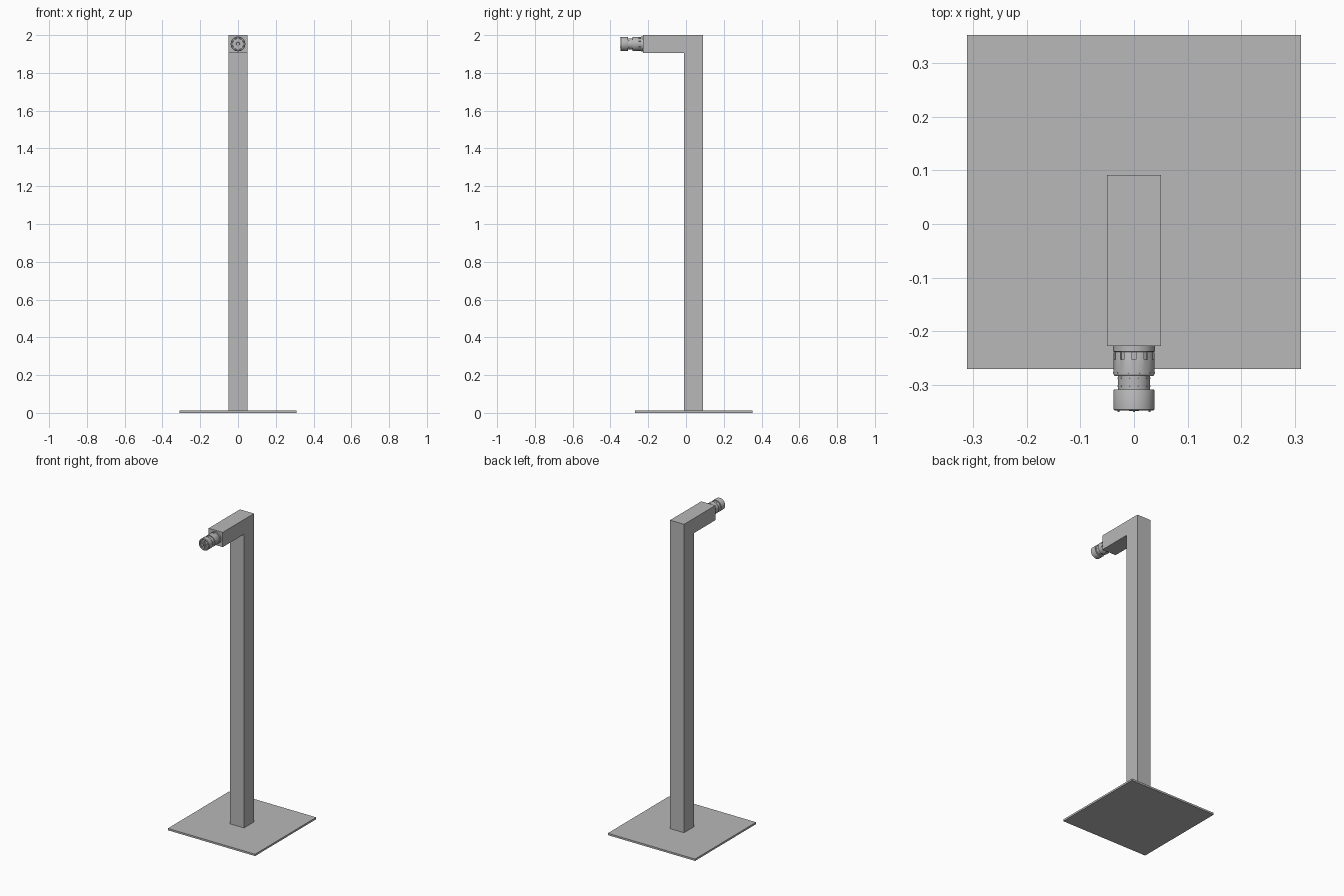
import bpy
import bmesh
from math import pi, radians
from mathutils import Matrix, Vector

cube = bpy.data.objects.get("Cube")
if cube:
    bpy.data.objects.remove(cube, do_unlink=True)

grey = bpy.data.materials.new("plain grey")
grey.use_nodes = True
grey.diffuse_color = (0.48, 0.48, 0.48, 1)
grey.node_tree.nodes["Principled BSDF"].inputs["Base Color"].default_value = grey.diffuse_color

AXIS_Z = 1.953   # height of the connector axis


def finish(bm, name, smooth=False):
    bmesh.ops.recalc_face_normals(bm, faces=bm.faces)
    mesh = bpy.data.meshes.new(name)
    bm.to_mesh(mesh)
    bm.free()
    mesh.materials.append(grey)
    ob = bpy.data.objects.new(name, mesh)
    bpy.context.collection.objects.link(ob)
    if smooth:
        bpy.ops.object.select_all(action='DESELECT')
        ob.select_set(True)
        bpy.context.view_layer.objects.active = ob
        bpy.ops.object.shade_smooth_by_angle(angle=radians(30))
    return ob


def add_box(bm, lo, hi, matrix=Matrix()):
    lo, hi = Vector(lo), Vector(hi)
    m = matrix @ Matrix.Translation((lo + hi) / 2) @ Matrix.Diagonal((*(hi - lo), 1))
    bmesh.ops.create_cube(bm, size=1, matrix=m)


def around(i, count, start=0.0):
    """Turn about the connector axis; local z is then the radial direction."""
    return Matrix.Translation((0, 0, AXIS_Z)) @ Matrix.Rotation(start + 2 * pi * i / count, 4, 'Y')


def lathe(name, profile):
    """Spin (y, radius) points about the connector axis."""
    bm = bmesh.new()
    verts = [bm.verts.new((0, y, AXIS_Z + r)) for y, r in profile]
    edges = [bm.edges.new(p) for p in zip(verts, verts[1:])]
    bmesh.ops.spin(bm, geom=verts + edges, cent=(0, 0, AXIS_Z), axis=(0, 1, 0),
                   angle=2 * pi, steps=48, use_merge=True)
    bmesh.ops.remove_doubles(bm, verts=bm.verts, dist=0.00005)
    return finish(bm, name, True)


# Floor plate
bm = bmesh.new()
add_box(bm, (-0.311, -0.27, 0), (0.311, 0.352, 0.012))
finish(bm, "base_plate")

# Column and arm as one bent bar
bm = bmesh.new()
side = [(-0.01, 0.012), (0.091, 0.012), (0.091, 2), (-0.227, 2), (-0.227, 1.905), (-0.01, 1.905)]
face = bm.faces.new([bm.verts.new((-0.05, y, z)) for y, z in side])
ext = bmesh.ops.extrude_face_region(bm, geom=[face])["geom"]
bmesh.ops.translate(bm, vec=(0.1, 0, 0), verts=[v for v in ext if isinstance(v, bmesh.types.BMVert)])
finish(bm, "post_and_arm")

# Flange against the arm, slotted collar, and narrow neck
lathe("rear_flange", [(-0.226, 0), (-0.226, 0.039), (-0.237, 0.039), (-0.238, 0.036), (-0.238, 0)])
collar = lathe("slotted_collar", [(-0.238, 0), (-0.238, 0.037), (-0.24, 0.038), (-0.28, 0.038),
                                  (-0.283, 0.036), (-0.283, 0)])
lathe("neck", [(-0.28, 0), (-0.28, 0.03), (-0.31, 0.03), (-0.31, 0)])

# Slots cut into the rear of the collar
bm = bmesh.new()
for i in range(10):
    add_box(bm, (-0.004, -0.252, 0.034), (0.004, -0.23, 0.05), around(i, 10))
cutter = finish(bm, "slot_cutter")
cutter.hide_render = True
cutter.hide_set(True)
cut = collar.modifiers.new("slots", 'BOOLEAN')
cut.operation = 'DIFFERENCE'
cut.object = cutter
bpy.context.view_layer.objects.active = collar
bpy.ops.object.modifier_apply(modifier=cut.name)
bpy.data.objects.remove(cutter, do_unlink=True)

# Front cup with recessed face and raised hub
lathe("front_cup", [(-0.308, 0), (-0.308, 0.037), (-0.31, 0.038), (-0.345, 0.038), (-0.347, 0.036),
                    (-0.347, 0.03), (-0.338, 0.029), (-0.338, 0.01), (-0.348, 0.009),
                    (-0.348, 0.004), (-0.343, 0.004), (-0.343, 0)])

# Spokes inside the cup
bm = bmesh.new()
for i in range(8):
    add_box(bm, (-0.002, -0.344, 0.008), (0.002, -0.336, 0.03), around(i, 8))
finish(bm, "cup_spokes")

# Small pins on the rim and studs on the collar and neck
bm = bmesh.new()
for i in range(3):
    m = around(i, 3) @ Matrix.Translation((0, -0.346, 0.033)) @ Matrix.Rotation(pi / 2, 4, 'X')
    bmesh.ops.create_cone(bm, cap_ends=True, segments=12, radius1=0.002, radius2=0.002,
                          depth=0.008, matrix=m)
for y, r in ((-0.277, 0.038), (-0.287, 0.03), (-0.302, 0.03)):
    for i in range(10):
        m = around(i, 10, pi / 10) @ Matrix.Translation((0, y, r))
        bmesh.ops.create_cone(bm, cap_ends=True, segments=10, radius1=0.0016, radius2=0.0016,
                              depth=0.002, matrix=m)
finish(bm, "pins_and_studs", True)
